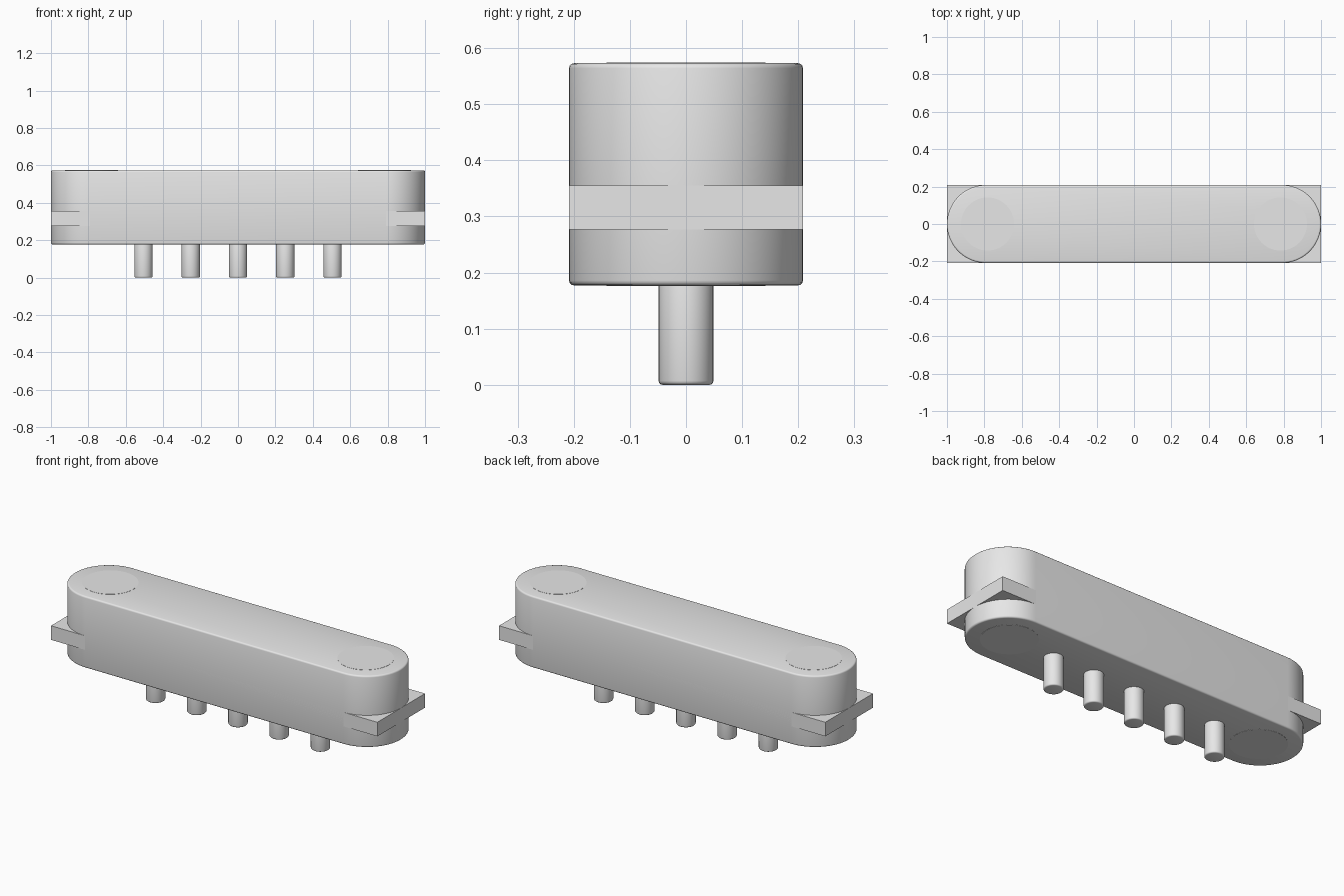
import bpy
import bmesh
from math import pi, cos, sin, radians

cube = bpy.data.objects.get("Cube")
if cube:
    bpy.data.objects.remove(cube, do_unlink=True)

LENGTH, HALF_WIDTH = 1.0, 0.2085
BOTTOM, TOP = 0.177, 0.573
PLATE_BOTTOM, PLATE_TOP = 0.277, 0.355

grey = bpy.data.materials.new("plain_grey")
grey.use_nodes = True
colour = (0.8, 0.8, 0.8, 1)
grey.diffuse_color = colour
grey.node_tree.nodes["Principled BSDF"].inputs["Base Color"].default_value = colour


def arc(cx, radius, start, sweep, steps):
    return [(cx + radius * cos(start + sweep * i / steps),
             radius * sin(start + sweep * i / steps)) for i in range(steps + 1)]


def prism(name, outline, z0, z1, bevel=0.0):
    """Extrude a closed outline upwards, with optionally rounded rims."""
    bm = bmesh.new()
    base = bm.faces.new([bm.verts.new((x, y, z0)) for x, y in outline])
    grown = bmesh.ops.extrude_face_region(bm, geom=[base])["geom"]
    for v in grown:
        if isinstance(v, bmesh.types.BMVert):
            v.co.z = z1
    bmesh.ops.recalc_face_normals(bm, faces=bm.faces)
    if bevel:
        rims = [e for e in bm.edges if abs(e.verts[0].co.z - e.verts[1].co.z) < 1e-5]
        bmesh.ops.bevel(bm, geom=rims, offset=bevel, segments=3,
                        profile=0.5, affect='EDGES')
    mesh = bpy.data.meshes.new(name)
    bm.to_mesh(mesh)
    bm.free()
    mesh.materials.append(grey)
    obj = bpy.data.objects.new(name, mesh)
    bpy.context.collection.objects.link(obj)
    bpy.ops.object.select_all(action='DESELECT')
    obj.select_set(True)
    bpy.context.view_layer.objects.active = obj
    bpy.ops.object.shade_smooth_by_angle(angle=radians(35))
    return obj


# Round-ended main body
end = LENGTH - HALF_WIDTH
prism("body", arc(end, HALF_WIDTH, -pi / 2, pi, 32)
      + arc(-end, HALF_WIDTH, pi / 2, pi, 32), BOTTOM, TOP, 0.009)

# Square-cornered plate through the body
prism("mounting_plate", [(-LENGTH, -HALF_WIDTH), (LENGTH, -HALF_WIDTH),
                         (LENGTH, HALF_WIDTH), (-LENGTH, HALF_WIDTH)],
      PLATE_BOTTOM, PLATE_TOP)

# Nearly flush round plugs, showing above and below at each end
for side, x in (("right", -0.783), ("left", 0.783)):
    prism(side + "_plug", arc(x, 0.142, 0, 2 * pi, 48)[:-1],
          BOTTOM - 0.001, TOP + 0.001)

# Row of pins under the body
for i in range(5):
    prism(f"pin_{i + 1}", arc((i - 2) * 0.2527, 0.049, 0, 2 * pi, 32)[:-1],
          0, BOTTOM + 0.03, 0.007)
